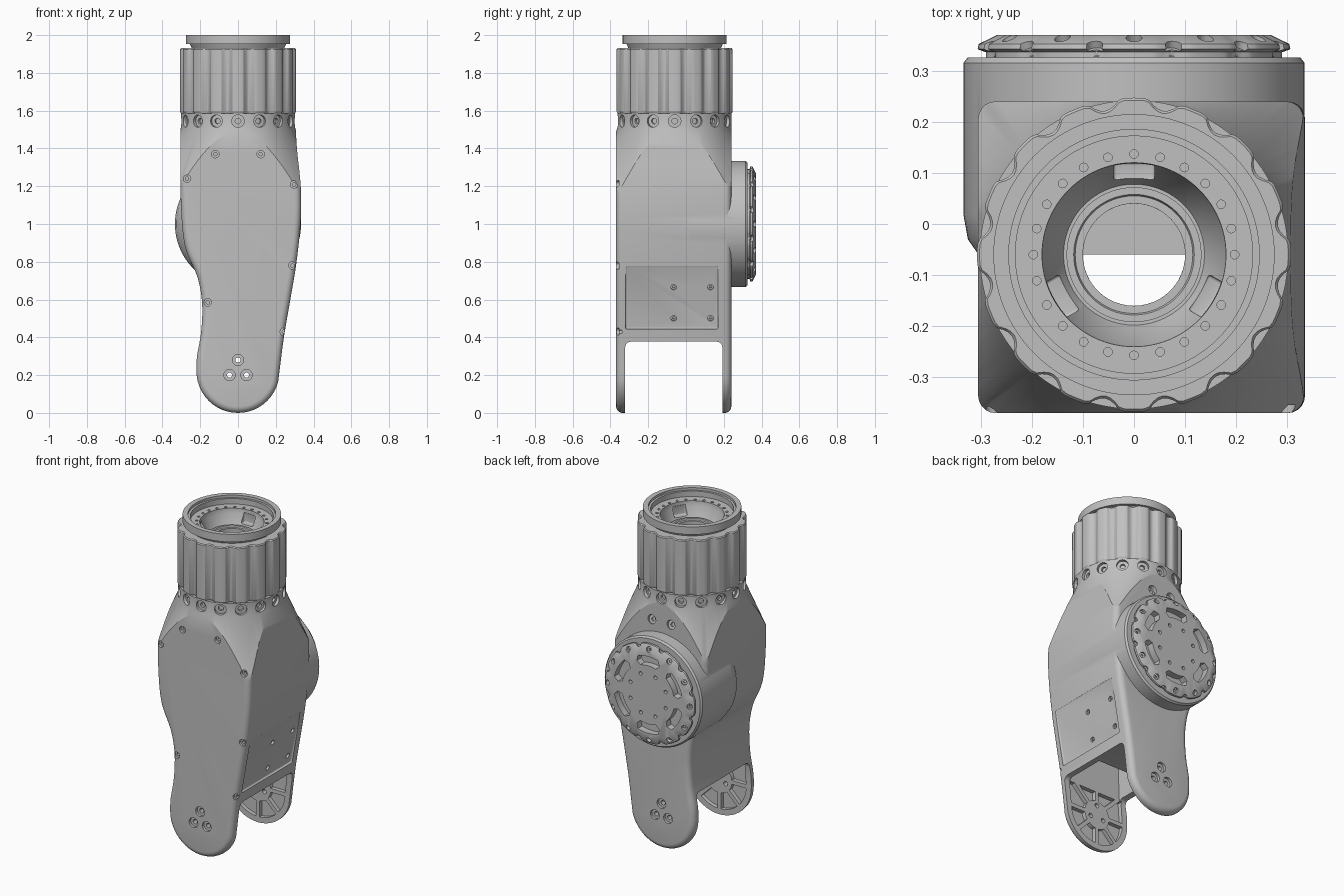
import bpy, bmesh
from math import sin, cos, pi, radians
from mathutils import Matrix, Vector

cube = bpy.data.objects.get("Cube")
if cube:
    bpy.data.objects.remove(cube, do_unlink=True)

grey = bpy.data.materials.new("machined grey")
grey.use_nodes = True
tone = (0.53, 0.53, 0.53, 1)
grey.diffuse_color = tone
grey.node_tree.nodes["Principled BSDF"].inputs["Base Color"].default_value = tone

AXIS_Y = -0.06                      # centre line of the collar
COLLAR = Matrix.Translation((0, AXIS_Y, 0))
HOUSING = Matrix.Translation((0, 0, 1)) @ Matrix.Rotation(-pi / 2, 4, 'X')


def finish(bm, name):
    bmesh.ops.recalc_face_normals(bm, faces=bm.faces[:])
    me = bpy.data.meshes.new(name)
    bm.to_mesh(me)
    bm.free()
    me.materials.append(grey)
    ob = bpy.data.objects.new(name, me)
    bpy.context.collection.objects.link(ob)
    return ob


def bridge(bm, rings, closed=False):
    """Join equal rings of points with quads, capping the ends."""
    rings = [[bm.verts.new(p) for p in ring] for ring in rings]
    pairs = list(zip(rings, rings[1:]))
    if closed:
        pairs.append((rings[-1], rings[0]))
    else:
        bm.faces.new(rings[0])
        bm.faces.new(rings[-1])
    n = len(rings[0])
    for a, b in pairs:
        for i in range(n):
            j = (i + 1) % n
            bm.faces.new((a[i], a[j], b[j], b[i]))


def add_lathe(bm, profile, mat, n=32, closed=False, radius=lambda r, a: r):
    """Spin (r, z) points; radius(r, angle) may shape the section."""
    turn = [2 * pi * i / n for i in range(n)]
    bridge(bm, [[mat @ Vector((radius(r, a) * cos(a), radius(r, a) * sin(a), z))
                 for a in turn] for r, z in profile], closed)


def lathe(name, *args, **kw):
    bm = bmesh.new()
    add_lathe(bm, *args, **kw)
    return finish(bm, name)


def box(name, size, mat, bevel=0):
    bm = bmesh.new()
    bmesh.ops.create_cube(bm, size=1, matrix=mat @ Matrix.Diagonal((*size, 1)))
    if bevel:
        bmesh.ops.bevel(bm, geom=bm.edges[:], offset=bevel, segments=4,
                        profile=0.5, affect='EDGES')
    return finish(bm, name)


def slab(name, outline, y0, y1, rim=0):
    """Extrude an anticlockwise x-z outline along y, rounding both rims."""
    pts = [Vector(p) for p in outline]
    normals = []
    for i in range(len(pts)):
        t = (pts[(i + 1) % len(pts)] - pts[i - 1]).normalized()
        normals.append(Vector((t.y, -t.x)))
    levels = [(0, y0), (0, y1)]
    if rim:
        quarter = [(rim * (1 - sin(a)), rim * (1 - cos(a)))
                   for a in [k * pi / 10 for k in range(6)]]
        levels = [(d, y0 + h) for d, h in quarter]
        levels += [(d, y1 - h) for d, h in reversed(quarter)]
    bm = bmesh.new()
    bridge(bm, [[(p.x - d * n.x, y, p.y - d * n.y) for p, n in zip(pts, normals)]
                for d, y in levels])
    return finish(bm, name)


def volume(me):
    bm = bmesh.new()
    bm.from_mesh(me)
    v = abs(bm.calc_volume())
    bm.free()
    return v


def combine(ob, tool, op='DIFFERENCE'):
    """Apply a boolean, trying another solver if the part collapses."""
    before = ob.data.copy()
    floor = volume(before) * (0.99 if op == 'UNION' else 0.2)
    bpy.context.view_layer.objects.active = ob
    for solver in ('EXACT', 'MANIFOLD', 'FLOAT'):
        mod = ob.modifiers.new("bool", 'BOOLEAN')
        mod.operation, mod.solver, mod.object = op, solver, tool
        bpy.ops.object.modifier_apply(modifier=mod.name)
        if volume(ob.data) > floor:
            break
        ob.data = before.copy()
    bpy.data.objects.remove(tool, do_unlink=True)


def smooth(ob):
    bpy.ops.object.select_all(action='DESELECT')
    ob.select_set(True)
    bpy.context.view_layer.objects.active = ob
    bpy.ops.object.shade_smooth_by_angle(angle=radians(28))


def spline(pts, steps=5):
    out = []
    for i in range(len(pts) - 1):
        p = [Vector(pts[min(max(k, 0), len(pts) - 1)]) for k in range(i - 1, i + 3)]
        for s in range(steps):
            t = s / steps
            v = 0.5 * (2 * p[1] + (p[2] - p[0]) * t
                       + (2 * p[0] - 5 * p[1] + 4 * p[2] - p[3]) * t ** 2
                       + (3 * p[1] - p[0] - 3 * p[2] + p[3]) * t ** 3)
            out.append((v.x, v.y))
    return out + [tuple(pts[-1])]


def add_screw(bm, pos, out, r=0.02, depth=0.03):
    """Counterbored screw hole facing the direction out."""
    mat = Matrix.Translation(pos) @ Vector(out).to_track_quat('Z', 'Y').to_matrix().to_4x4()
    add_lathe(bm, [(r, 0.06), (r, -0.016), (r * 0.45, -0.016), (r * 0.45, -depth)], mat, 20)


def scallops(count, depth, width, shift=0):
    step = 2 * pi / count
    def radius(r, a):
        d = abs((a + (0.5 - shift) * step) % step - step / 2) / (step * width)
        return r - (depth * (1 - d * d) if d < 1 and r > 0.262 else 0)
    return radius


# Fork body: side outline with a round foot
left = spline([(-0.305, 1.7), (-0.305, 1.4), (-0.302, 1.1), (-0.28, 0.88), (-0.215, 0.72),
               (-0.19, 0.58), (-0.195, 0.43), (-0.217, 0.3), (-0.22, 0.22)])
foot = [(0.22 * cos(a), 0.22 + 0.22 * sin(a)) for a in
        [pi + pi * i / 24 for i in range(1, 23)]]
right = spline([(0.217, 0.2), (0.243, 0.4), (0.277, 0.6), (0.31, 0.8), (0.332, 1.02),
                (0.332, 1.2), (0.312, 1.4), (0.305, 1.55), (0.305, 1.7)])
body = slab("fork_body", left + foot + right, -0.37, 0.24, 0.034)

# Shoulders narrowing to the round neck
combine(body, lathe("shoulder", [(0.6, -0.1), (0.6, 0.8), (0.43, 1.21), (0.302, 1.51),
                                 (0.302, 1.586)], COLLAR, 96), 'INTERSECT')

# Round joint housing at the back
combine(body, lathe("housing", [(0.29, -0.08), (0.325, -0.03), (0.334, 0.02), (0.334, 0.315),
                                (0.325, 0.326)], HOUSING, 96), 'UNION')

# Fork gap, rib pockets inside the legs
combine(body, box("gap", (2, 0.515, 1.38), Matrix.Translation((0, -0.0645, -0.313)), 0.03))
pocket_shape = [(0.185 * cos(a), 0.22 + 0.185 * sin(a)) for a in
                [pi + pi * i / 24 for i in range(25)]] + [(0.2, 0.366), (-0.175, 0.366)]
pocket = slab("pocket", pocket_shape, -0.347, 0.217)
combine(pocket, lathe("hub", [(0.088, -1), (0.088, 1)],
                      Matrix.Translation((0, 0, 0.22)) @ Matrix.Rotation(pi / 2, 4, 'X'), 40))
for k in range(4):
    turn = Matrix.Translation((0, 0, 0.22)) @ Matrix.Rotation(k * pi / 4, 4, 'Y')
    combine(pocket, box("spoke", (1, 2, 0.024), turn))
combine(body, pocket)

# Hollow front half, open to the fork gap, with the cable bore above it
hollow = [(-0.165, 0.3), (0.195, 0.3), (0.23, 0.6), (0.26, 0.85), (0.27, 1.2), (0.2, 1.28),
          (-0.2, 1.28), (-0.26, 1.2), (-0.25, 0.95), (-0.17, 0.7), (-0.155, 0.55)]
combine(body, slab("hollow", hollow, -0.321, AXIS_Y))
combine(body, lathe("bore", [(0.1, 1.2), (0.1, 1.7)], COLLAR, 48))

# Side access recess
tilt = Matrix.Translation((0.32, -0.075, 0.602)) @ Matrix.Rotation(radians(11.5), 4, 'Y')
combine(body, box("recess", (0.1, 0.49, 0.34), tilt, 0.008))

# Screw holes over the body
bm = bmesh.new()
for x, z in [(-0.12, 1.37), (0.12, 1.37), (-0.27, 1.24), (0.297, 1.21),
             (0.288, 0.78), (-0.16, 0.585), (0.243, 0.43)]:
    add_screw(bm, (x, -0.37, z), (0, -1, 0))
for x, z in [(0, 0.28), (-0.045, 0.2), (0.045, 0.2)]:
    add_screw(bm, (x, -0.37, z), (0, -1, 0), 0.03, 0.1)
    add_screw(bm, (x, 0.24, z), (0, 1, 0), 0.03, 0.1)
for z in (0.5, 0.665):
    for y in (-0.065, 0.13):
        add_screw(bm, (0.272 + 0.2 * (z - 0.6), y, z), (1, 0, -0.2), 0.015)
for x in (-0.065, 0.065):
    add_screw(bm, (x, 0.24, 1.4), (0, 1, 0.3), 0.027)
for k in range(16):
    a = k * pi / 8
    add_screw(bm, (0.3 * cos(a), AXIS_Y + 0.3 * sin(a), 1.545),
              (cos(a), sin(a), 0), 0.033)
combine(body, finish(bm, "body_holes"))
smooth(body)

# Fluted collar with top ring and stepped socket
collar = lathe("fluted_collar", [
    (0.3, 1.583), (0.307, 1.595), (0.307, 1.925), (0.302, 1.931), (0.245, 1.931),
    (0.255, 1.953)], COLLAR, 192, radius=scallops(16, 0.02, 0.27, 0.5))
combine(collar, lathe("collar_socket", [(0.1, 1.5), (0.1, 1.82), (0.115, 1.835),
                                        (0.115, 1.85), (0.235, 1.85), (0.235, 2.1)], COLLAR, 96))
smooth(collar)
smooth(lathe("top_ring", [(0.232, 1.953), (0.275, 1.953), (0.275, 2.0), (0.245, 2.0),
                          (0.245, 1.985), (0.232, 1.985)], COLLAR, 96, closed=True))
smooth(lathe("inner_tube", [(0.1, 1.84), (0.132, 1.84), (0.132, 1.87), (0.118, 1.87),
                            (0.115, 1.862), (0.1, 1.862)], COLLAR, 64, closed=True))

# Drilled flange with a conical throat and three windows
flange = lathe("drilled_flange", [(0.236, 1.84), (0.236, 1.95), (0.18, 1.95), (0.178, 1.92),
                                  (0.132, 1.84)], COLLAR, 96, closed=True)
bm = bmesh.new()
for k in range(24):
    a = k * pi / 12
    add_lathe(bm, [(0.0085, 1.9), (0.0085, 2)],
              COLLAR @ Matrix.Translation((0.197 * cos(a), 0.197 * sin(a), 0)), 12)
combine(flange, finish(bm, "flange_holes"))
for k in range(3):
    turn = COLLAR @ Matrix.Rotation(pi / 2 + k * 2 * pi / 3, 4, 'Z')
    combine(flange, box("window", (0.035, 0.08, 0.06),
                        turn @ Matrix.Translation((0.163, 0, 1.9)), 0.006))
smooth(flange)

# Scalloped joint cover on the housing
cover = lathe("joint_cover", [(0.29, 0.32), (0.29, 0.336), (0.306, 0.342), (0.304, 0.352),
                              (0.268, 0.37)], HOUSING, 192, radius=scallops(12, 0.008, 0.2, 0.5))
bm = bmesh.new()
for k in range(12):
    a = k * pi / 6
    for b, r, y in ((a, 0.28, 0.364), (a + pi / 12, 0.3, 0.352)):
        add_screw(bm, (r * sin(b), y, 1 + r * cos(b)), (0.5 * sin(b), 1, 0.5 * cos(b)), 0.016)
for k in range(8):
    a = k * pi / 4 + pi / 8
    add_lathe(bm, [(0.011, 0.34), (0.011, 0.4)],
              HOUSING @ Matrix.Translation((0.13 * cos(a), 0.13 * sin(a), 0)), 12)
combine(cover, finish(bm, "cover_holes"))
for k in range(6):      # curved slots
    mid = pi / 2 + k * pi / 3
    arc = [mid + radians(d) for d in range(-17, 18, 2)]
    path = [(0.236, a) for a in arc] + [(0.207, arc[-1] + 0.08)]
    path += [(0.18, a) for a in reversed(arc)] + [(0.207, arc[0] - 0.08)]
    combine(cover, slab("slot", [(r * cos(a), 1 + r * sin(a)) for r, a in path], 0.328, 0.4))
smooth(cover)
